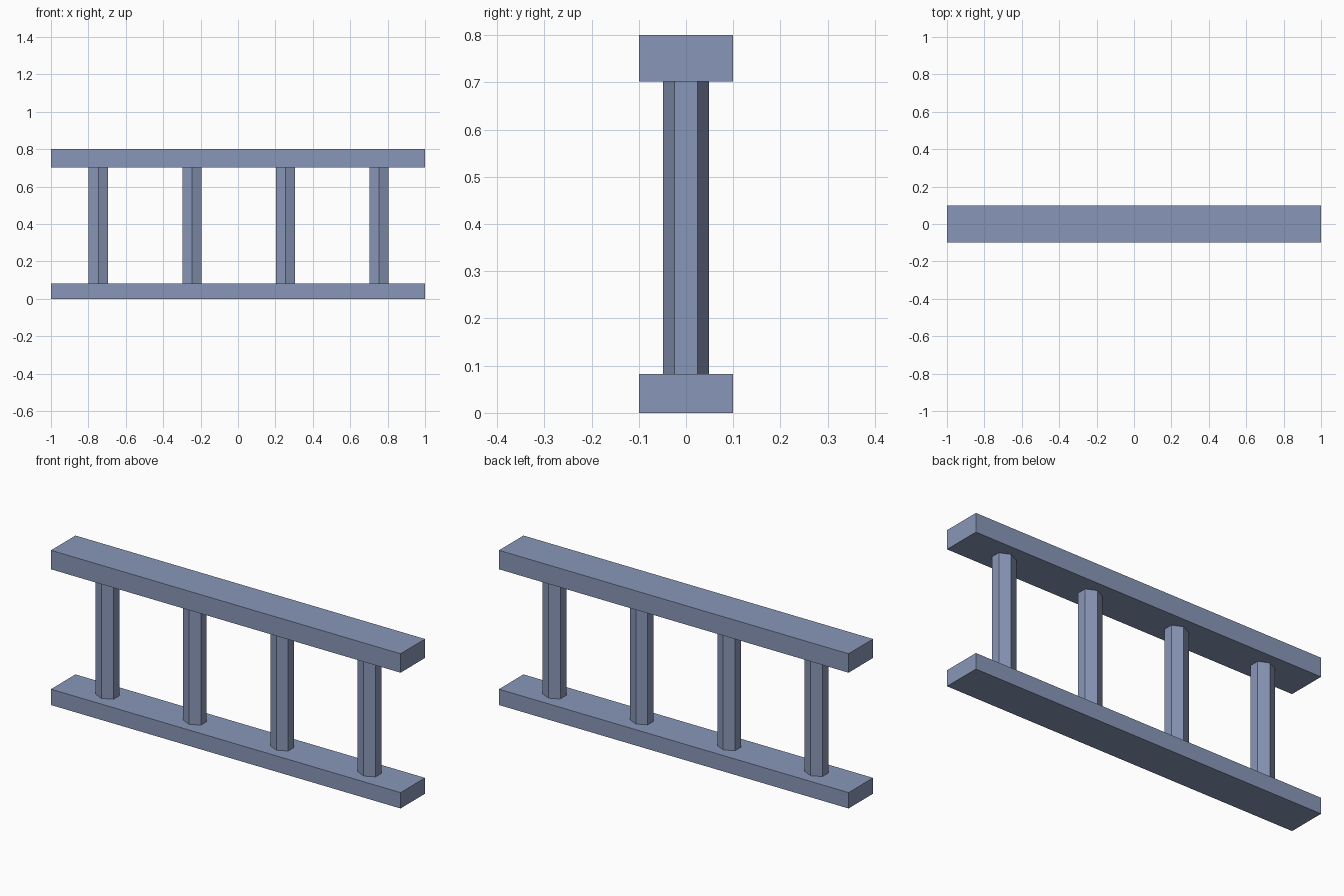
import bpy
import bmesh
from math import sin, cos, pi
from mathutils import Matrix

if "Cube" in bpy.data.objects:
    bpy.data.objects.remove(bpy.data.objects["Cube"])

# Slate blue paint
paint = bpy.data.materials.new("slate_blue")
paint.diffuse_color = (0.25, 0.31, 0.48, 1)
paint.use_nodes = True
paint.node_tree.nodes["Principled BSDF"].inputs["Base Color"].default_value = paint.diffuse_color


def add_object(name, bm):
    mesh = bpy.data.meshes.new(name)
    bm.to_mesh(mesh)
    bm.free()
    mesh.materials.append(paint)
    obj = bpy.data.objects.new(name, mesh)
    bpy.context.collection.objects.link(obj)


def rail(name, z0, z1):
    bm = bmesh.new()
    bmesh.ops.create_cube(bm, size=1, matrix=Matrix.Translation((0, 0, (z0 + z1) / 2))
                          @ Matrix.Diagonal((2, 0.2, z1 - z0, 1)))
    add_object(name, bm)


def baluster(name, x, z0, z1):
    # Hexagonal post with a corner facing front and back
    bm = bmesh.new()
    half_x, half_y = 0.051, 0.0485
    ring = [bm.verts.new((x + half_x * cos(a) / cos(pi / 6), half_y * sin(a), z0))
            for a in (pi / 6 + i * pi / 3 for i in range(6))]
    base = bm.faces.new(ring)
    top = bmesh.ops.extrude_face_region(bm, geom=[base], use_keep_orig=True)["geom"]
    bmesh.ops.translate(bm, vec=(0, 0, z1 - z0),
                        verts=[g for g in top if isinstance(g, bmesh.types.BMVert)])
    bmesh.ops.recalc_face_normals(bm, faces=bm.faces)
    add_object(name, bm)


# Bottom and top rails
rail("bottom_rail", 0, 0.082)
rail("top_rail", 0.702, 0.8)

# Row of posts between the rails
for i in range(4):
    baluster(f"baluster_{i + 1}", -0.747 + 0.5 * i, 0.082, 0.702)
